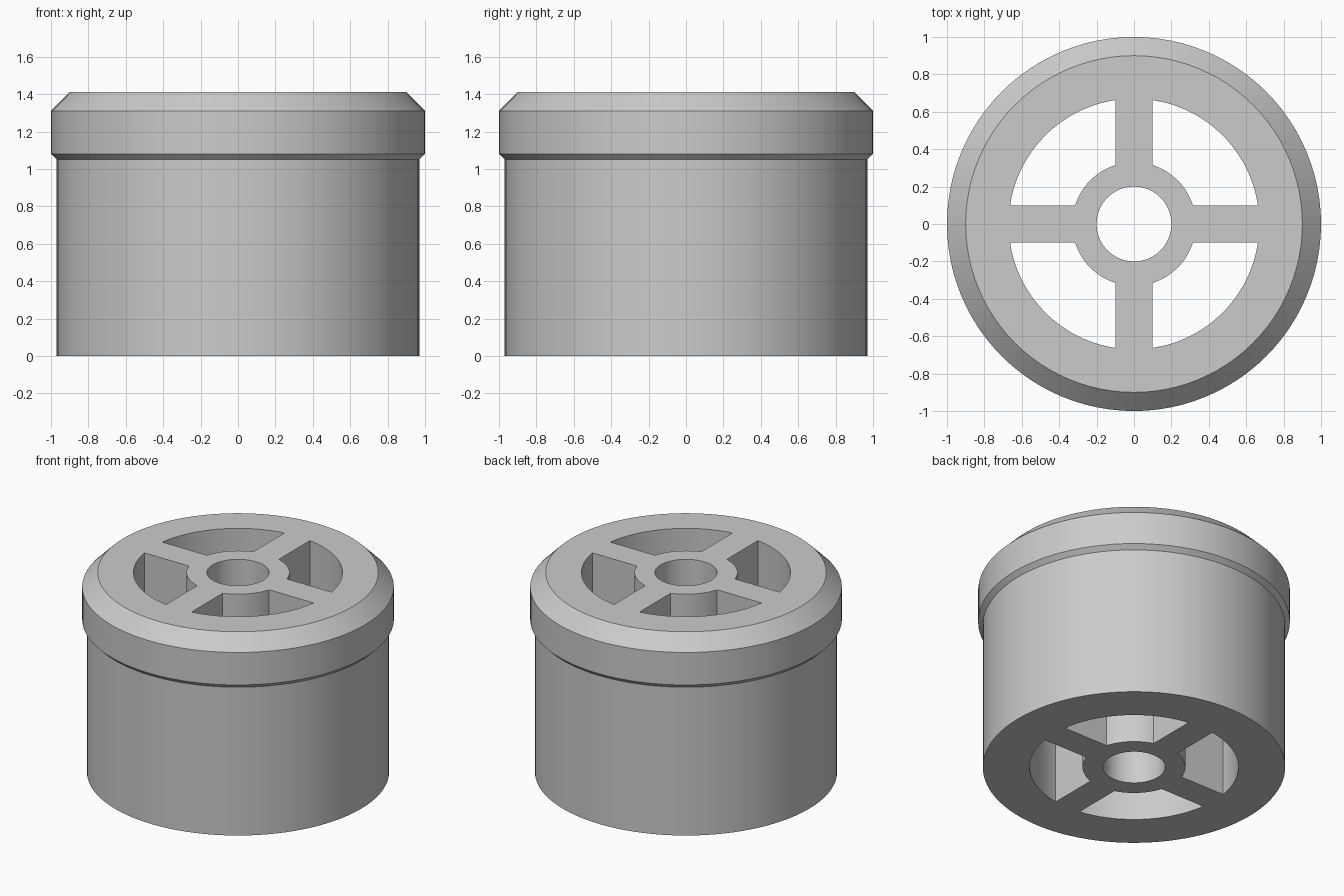
import bpy, bmesh, math

if "Cube" in bpy.data.objects:
    bpy.data.objects.remove(bpy.data.objects["Cube"], do_unlink=True)

HEIGHT = 1.41
BORE, HUB, RIM = 0.2, 0.33, 0.67   # radii of the inner circles
HALF_SPOKE = 0.1
SEGMENTS = 96

grey = bpy.data.materials.new("light grey")
grey.use_nodes = True
colour = (0.6, 0.6, 0.6, 1)
grey.diffuse_color = colour
grey.node_tree.nodes["Principled BSDF"].inputs["Base Color"].default_value = colour


def make_object(name, bm):
    bmesh.ops.recalc_face_normals(bm, faces=bm.faces)
    mesh = bpy.data.meshes.new(name)
    bm.to_mesh(mesh)
    bm.free()
    mesh.materials.append(grey)
    obj = bpy.data.objects.new(name, mesh)
    bpy.context.collection.objects.link(obj)
    return obj


def lathe(name, profile):
    """Revolve a closed (radius, z) profile around the z axis."""
    bm = bmesh.new()
    rings = []
    for i in range(SEGMENTS):
        a = math.tau * i / SEGMENTS
        rings.append([bm.verts.new((r * math.cos(a), r * math.sin(a), z))
                      for r, z in profile])
    for i, ring in enumerate(rings):
        following = rings[(i + 1) % SEGMENTS]
        for j in range(len(profile)):
            k = (j + 1) % len(profile)
            bm.faces.new((ring[j], following[j], following[k], ring[k]))
    return make_object(name, bm)


def arc(radius, turn, steps=24):
    """Arc across one quadrant, ending at the sides of the spokes."""
    margin = math.asin(HALF_SPOKE / radius)
    span = math.pi / 2 - 2 * margin
    angles = [turn + margin + span * i / steps for i in range(steps + 1)]
    return [(radius * math.cos(a), radius * math.sin(a)) for a in angles]


# Wheel body: sleeve, overhanging flange with chamfers, central bore
wheel = lathe("spoked_bushing", [
    (BORE, 0), (0.97, 0), (0.97, 1.05), (1, 1.08),
    (1, 1.31), (0.9, HEIGHT), (BORE, HEIGHT)])

# Four through pockets that leave the hub and cross spokes
bm = bmesh.new()
for quarter in range(4):
    turn = quarter * math.pi / 2
    outline = arc(RIM, turn) + arc(HUB, turn)[::-1]
    base = bm.faces.new([bm.verts.new((x, y, -0.1)) for x, y in outline])
    extruded = bmesh.ops.extrude_face_region(bm, geom=[base], use_keep_orig=True)
    top = [v for v in extruded["geom"] if isinstance(v, bmesh.types.BMVert)]
    bmesh.ops.translate(bm, verts=top, vec=(0, 0, HEIGHT + 0.2))
pockets = make_object("pocket_cutter", bm)
pockets.hide_render = True

cut = wheel.modifiers.new("pockets", 'BOOLEAN')
cut.operation = 'DIFFERENCE'
cut.solver = 'EXACT'
cut.object = pockets

bpy.ops.object.select_all(action='DESELECT')
wheel.select_set(True)
bpy.context.view_layer.objects.active = wheel
bpy.ops.object.modifier_apply(modifier=cut.name)
bpy.data.objects.remove(pockets, do_unlink=True)
bpy.ops.object.shade_smooth_by_angle(angle=math.radians(25))
